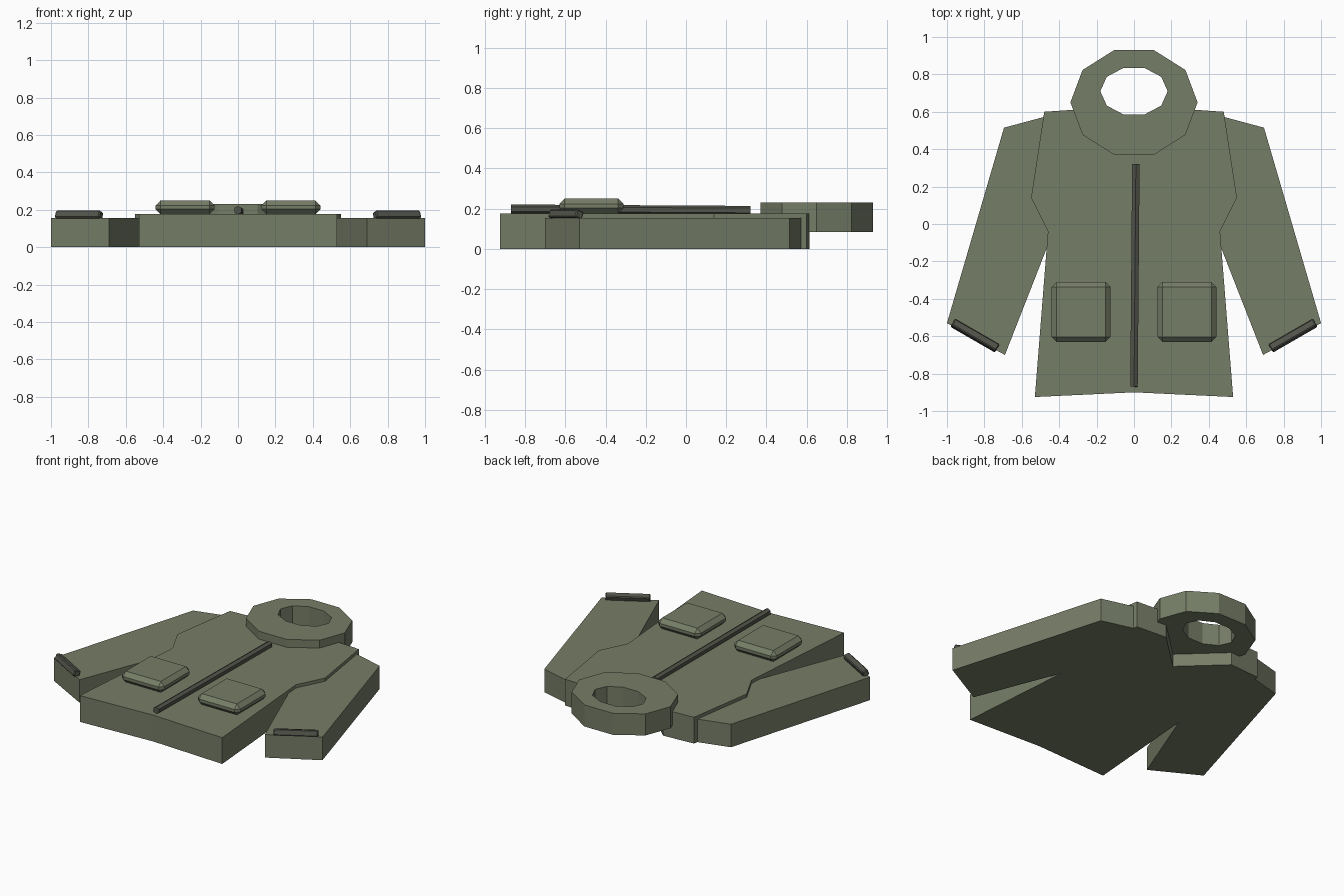
import bpy
import bmesh
from math import radians, sin, cos, pi
from mathutils import Vector

cube = bpy.data.objects.get("Cube")
if cube:
    bpy.data.objects.remove(cube, do_unlink=True)


def material(name, rgb):
    m = bpy.data.materials.new(name)
    m.use_nodes = True
    m.diffuse_color = (*rgb, 1)
    m.node_tree.nodes["Principled BSDF"].inputs["Base Color"].default_value = (*rgb, 1)
    return m


OLIVE = material("olive cloth", (0.18, 0.205, 0.135))
TRIM = material("dark trim", (0.085, 0.09, 0.07))


def finish(bm, name, mat):
    bmesh.ops.recalc_face_normals(bm, faces=bm.faces)
    mesh = bpy.data.meshes.new(name)
    bm.to_mesh(mesh)
    bm.free()
    mesh.materials.append(mat)
    obj = bpy.data.objects.new(name, mesh)
    bpy.context.collection.objects.link(obj)
    return obj


def slab(name, outline, z0, z1, mat):
    """Flat outline pulled up into a thick panel."""
    bm = bmesh.new()
    face = bm.faces.new([bm.verts.new((x, y, z0)) for x, y in outline])
    new = bmesh.ops.extrude_face_region(bm, geom=[face])["geom"]
    top = [v for v in new if isinstance(v, bmesh.types.BMVert)]
    bmesh.ops.translate(bm, verts=top, vec=(0, 0, z1 - z0))
    return finish(bm, name, mat)


def block(name, center, size, mat, bevel, rotation=(0, 0, 0)):
    """Box with chamfered edges."""
    bm = bmesh.new()
    bmesh.ops.create_cube(bm, size=1)
    bmesh.ops.scale(bm, vec=size, verts=bm.verts)
    bmesh.ops.bevel(bm, geom=bm.edges[:], offset=bevel, segments=1, affect="EDGES")
    obj = finish(bm, name, mat)
    obj.location = center
    obj.rotation_euler = rotation
    return obj


def mirrored(half):
    return half + [(-x, y) for x, y in reversed(half) if x]


# Body panel with a V neckline
half_body = [(0, -0.90), (0.53, -0.925), (0.46, -0.04), (0.55, 0.14),
             (0.48, 0.60), (0.26, 0.615), (0, 0.37)]
slab("body", mirrored(half_body), 0, 0.177, OLIVE)

# Sleeves, cuff straps and pockets on both sides
sleeve = [(0.46, 0.578), (0.695, 0.515), (1.0, -0.53), (0.69, -0.70),
          (0.455, -0.10), (0.44, 0.1)]
for side, label in ((1, "left"), (-1, "right")):
    slab(label + "_sleeve", [(side * x, y) for x, y in sleeve], 0, 0.155, OLIVE)
    block(label + "_cuff_strap", (side * 0.85, -0.597, 0.171), (0.275, 0.042, 0.042),
          TRIM, 0.006, (radians(-20), 0, side * radians(30)))
    block(label + "_pocket", (side * 0.283, -0.47, 0.213), (0.316, 0.32, 0.074),
          OLIVE, 0.027)

# Hood ring: ten-sided, with a smaller opening set towards the back
SIDES = 10
loops = [(0.34, 0.295, 0.65, 0.085), (0.34, 0.295, 0.65, 0.23),
         (0.18, 0.131, 0.71, 0.23), (0.18, 0.131, 0.71, 0.085)]
bm = bmesh.new()
rings = [[bm.verts.new((rx * cos(2 * pi * i / SIDES), cy + ry * sin(2 * pi * i / SIDES), z))
          for i in range(SIDES)] for rx, ry, cy, z in loops]
for k in range(4):
    a, b = rings[k], rings[(k + 1) % 4]
    for i in range(SIDES):
        j = (i + 1) % SIDES
        bm.faces.new((a[i], a[j], b[j], b[i]))
finish(bm, "hood", OLIVE)

# Zipper: six-sided rod running down the front
start, end = Vector((0, -0.87, 0.198)), Vector((0.01, 0.32, 0.191))
bm = bmesh.new()
bmesh.ops.create_cone(bm, cap_ends=True, segments=6, radius1=0.023, radius2=0.023,
                      depth=(end - start).length)
zipper = finish(bm, "zipper", TRIM)
zipper.location = (start + end) / 2
zipper.rotation_euler = (end - start).to_track_quat("Z", "Y").to_euler()
